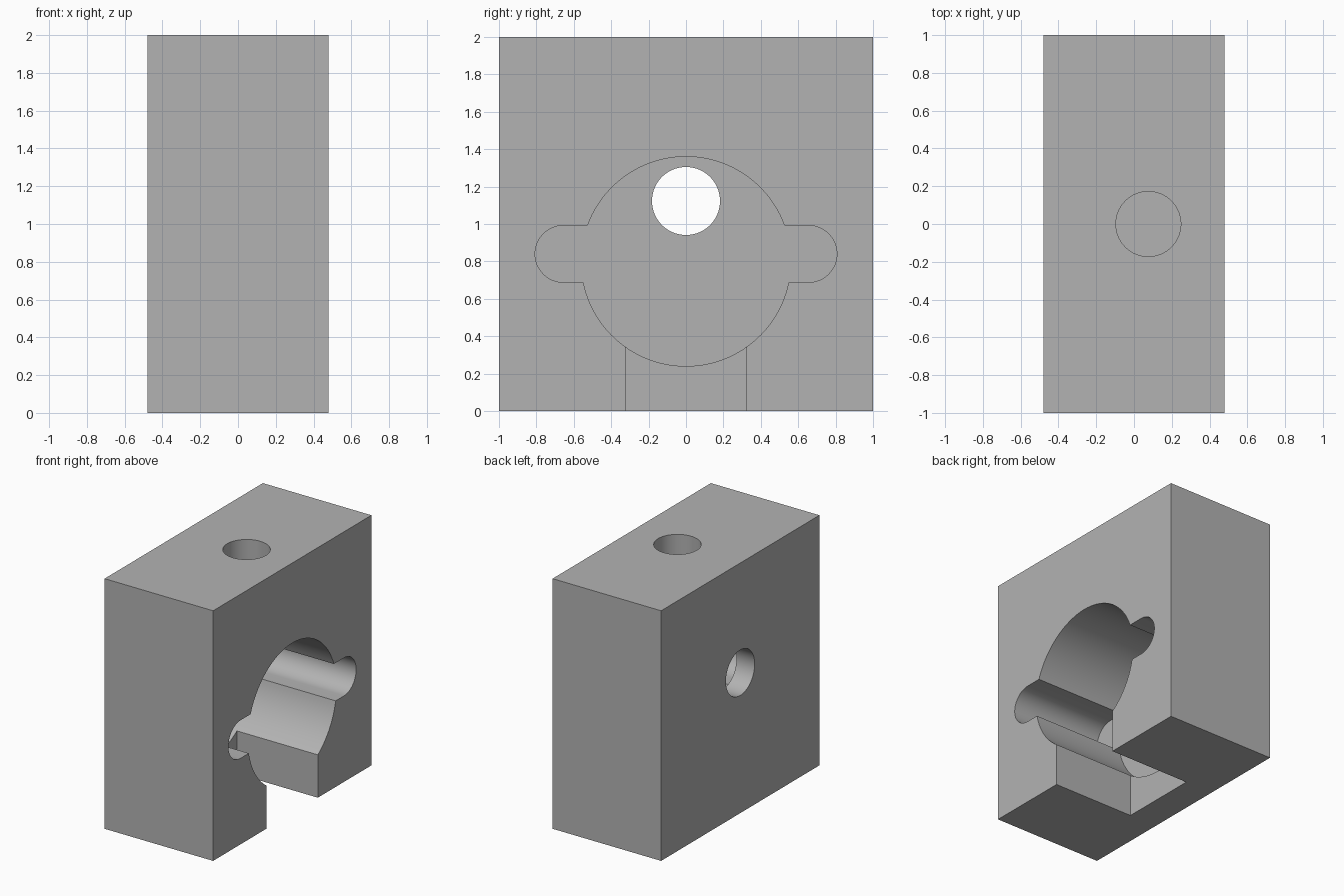
import bpy, bmesh
from math import sin, cos, asin, pi, radians

HALF_X = 0.48
BORE_R, BORE_Z = 0.56, 0.80
EAR_R, EAR_Y, EAR_Z = 0.152, 0.655, 0.84

if "Cube" in bpy.data.objects:
    bpy.data.objects.remove(bpy.data.objects["Cube"])

grey = bpy.data.materials.new("plain grey")
grey.use_nodes = True
colour = (0.45, 0.45, 0.45, 1)
grey.diffuse_color = colour
grey.node_tree.nodes["Principled BSDF"].inputs["Base Color"].default_value = colour


def arc(cy, cz, r, start, end, steps):
    angles = [start + (end - start) * i / steps for i in range(steps + 1)]
    return [(cy + r * cos(a), cz + r * sin(a)) for a in angles]


def prism(name, points, axis_from, axis_to, place):
    """Extrude a closed 2D outline; place(u, v, w) maps it to x, y, z."""
    bm = bmesh.new()
    base = bm.faces.new([bm.verts.new(place(u, v, axis_from)) for u, v in points])
    ext = bmesh.ops.extrude_face_region(bm, geom=[base])
    moved = [g for g in ext["geom"] if isinstance(g, bmesh.types.BMVert)]
    shift = [b - a for a, b in zip(place(0, 0, axis_from), place(0, 0, axis_to))]
    bmesh.ops.translate(bm, vec=shift, verts=moved)
    bmesh.ops.recalc_face_normals(bm, faces=bm.faces)
    mesh = bpy.data.meshes.new(name)
    bm.to_mesh(mesh)
    bm.free()
    mesh.materials.append(grey)
    obj = bpy.data.objects.new(name, mesh)
    bpy.context.collection.objects.link(obj)
    return obj


def along_x(u, v, w):
    return (w, u, v)


def along_z(u, v, w):
    return (u, v, w)


def rectangle(u, low, high):
    return [(-u, low), (u, low), (u, high), (-u, high)]


# Solid block
block = prism("block", rectangle(1, 0, 2), -HALF_X, HALF_X, along_x)

# Round pocket with a rounded ear on each side
low = asin((EAR_Z - EAR_R - BORE_Z) / BORE_R)
high = asin((EAR_Z + EAR_R - BORE_Z) / BORE_R)
half = (arc(0, BORE_Z, BORE_R, -pi / 2, low, 24)
        + arc(EAR_Y, EAR_Z, EAR_R, -pi / 2, pi / 2, 24)
        + arc(0, BORE_Z, BORE_R, high, pi / 2, 24))
outline = half + [(-y, z) for y, z in reversed(half[1:-1])]
cutters = [
    prism("pocket_cutter", outline, -0.32, 0.6, along_x),
    # Slot open to the underside
    prism("slot_cutter", rectangle(0.323, -0.1, 0.6), -0.236, 0.6, along_x),
    # Round window through the thin wall
    prism("window_cutter", arc(0, 1.123, 0.182, 0, 2 * pi, 64)[:-1], -0.6, 0, along_x),
    # Blind hole in the top
    prism("top_hole_cutter", arc(0.076, 0, 0.172, 0, 2 * pi, 64)[:-1], 1.55, 2.1, along_z),
]

bpy.ops.object.select_all(action="DESELECT")
bpy.context.view_layer.objects.active = block
block.select_set(True)
for cutter in cutters:
    mod = block.modifiers.new(cutter.name, "BOOLEAN")
    mod.operation = "DIFFERENCE"
    mod.solver = "EXACT"
    mod.object = cutter
    bpy.ops.object.modifier_apply(modifier=mod.name)
    bpy.data.objects.remove(cutter)

bpy.ops.object.shade_smooth_by_angle(angle=radians(25))
